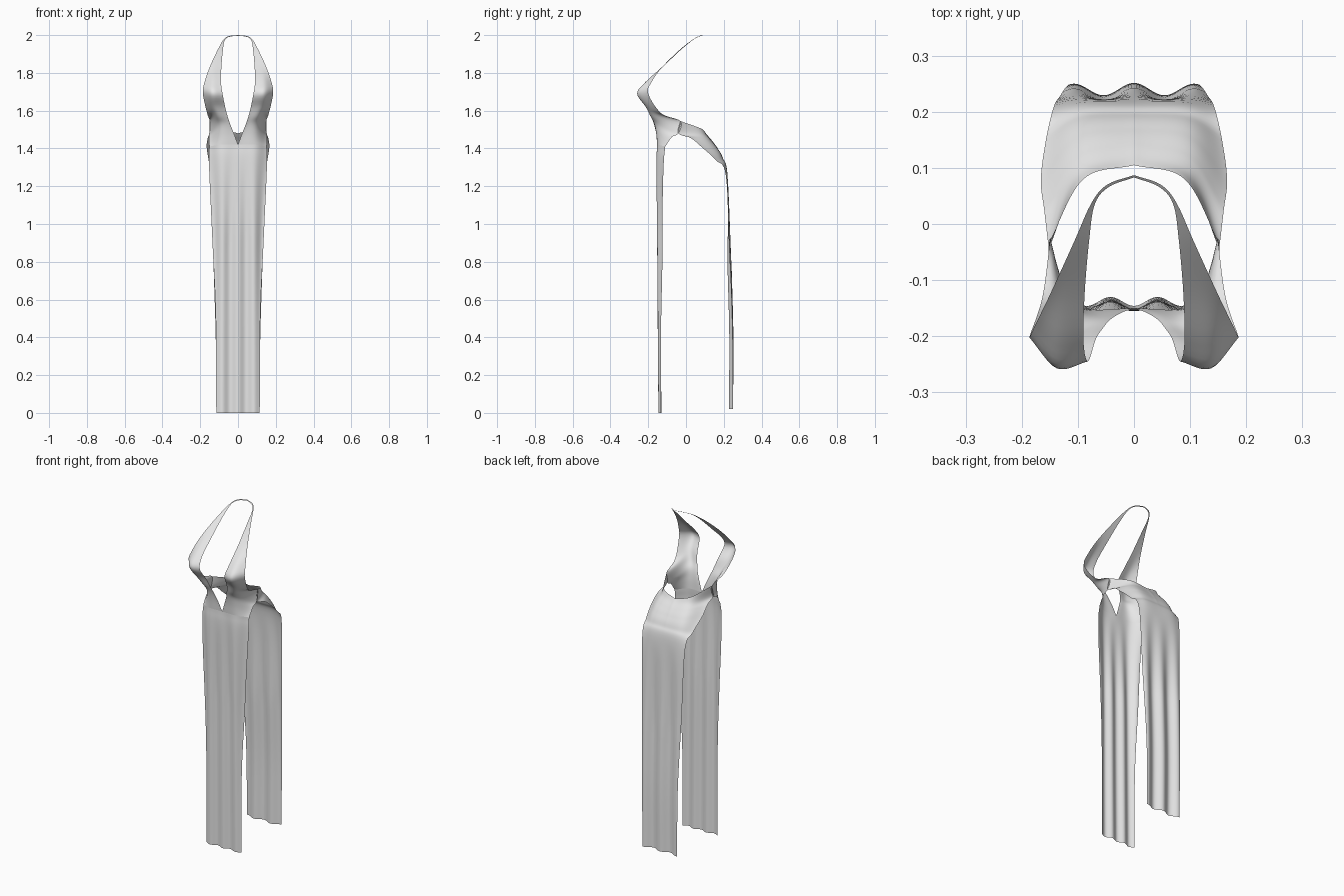
import bpy
import bmesh
import math
from mathutils import Vector

default_cube = bpy.data.objects.get("Cube")
if default_cube:
    bpy.data.objects.remove(default_cube, do_unlink=True)

# One pale cloth colour for the whole garment
cloth = bpy.data.materials.new("pale grey cloth")
cloth.use_nodes = True
cloth_colour = (0.8, 0.8, 0.8, 1)
cloth.diffuse_color = cloth_colour
shader = cloth.node_tree.nodes["Principled BSDF"]
shader.inputs["Base Color"].default_value = cloth_colour
shader.inputs["Roughness"].default_value = 0.8


def smooth_path(points, steps):
    """Catmull-Rom curve through the points, with even steps per span."""
    points = [Vector(p) for p in points]
    before = points[0] * 2 - points[1]
    after = points[-1] * 2 - points[-2]
    padded = [before] + points + [after]
    path = []
    for a, b, c, d in zip(padded, padded[1:], padded[2:], padded[3:]):
        for step in range(steps):
            t = step / steps
            path.append(b + (c - a) * (t / 2)
                        + (a * 2 - b * 5 + c * 4 - d) * (t * t / 2)
                        + (b * 3 - a - c * 3 + d) * (t ** 3 / 2))
    path.append(points[-1])
    return path


def cloth_sheet(name, columns, across, along, fold=None):
    """Loft a sheet over guide columns, mirrored across the centre line."""
    guides = [smooth_path(column, along) for column in columns]
    rows = [smooth_path(row, across) for row in zip(*guides)]
    mesh = bpy.data.meshes.new(name)
    bm = bmesh.new()
    grid = []
    for row in rows:
        if fold:
            for point in row:
                point.y += fold(point)
        grid.append([bm.verts.new(point) for point in row])
    for upper, lower in zip(grid, grid[1:]):
        for i in range(len(upper) - 1):
            bm.faces.new((upper[i], lower[i], lower[i + 1], upper[i + 1]))
    bmesh.ops.recalc_face_normals(bm, faces=bm.faces)
    bm.to_mesh(mesh)
    bm.free()
    mesh.materials.append(cloth)
    sheet = bpy.data.objects.new(name, mesh)
    bpy.context.collection.objects.link(sheet)
    mirror = sheet.modifiers.new("mirror", "MIRROR")
    mirror.merge_threshold = 0.0005
    bpy.ops.object.select_all(action="DESELECT")
    sheet.select_set(True)
    bpy.context.view_layer.objects.active = sheet
    bpy.ops.object.shade_smooth_by_angle(angle=math.radians(60))
    return sheet


def hang(point, top):
    """How far a point hangs below the top of its panel, from none to full."""
    return min(1, max(0, (top - point.z) / 0.5))


def front_fold(point):
    return -0.008 * hang(point, 1.42) * math.cos(point.x * 75)


def back_fold(point):
    return 0.011 * hang(point, 1.25) * math.cos(point.x * 58)


# Long front panel: centre, middle and side guides, top to hem
front_centre = [(0, -0.15, 1.42), (0, -0.153, 1.3), (0, -0.145, 0.9),
                (0, -0.142, 0.5), (0, -0.138, 0)]
front_middle = [(0.09, -0.15, 1.42), (0.09, -0.153, 1.3), (0.08, -0.145, 0.9),
                (0.07, -0.142, 0.5), (0.065, -0.138, 0)]
front_side = [(0.152, -0.11, 1.41), (0.153, -0.118, 1.3), (0.135, -0.13, 0.9),
              (0.118, -0.138, 0.5), (0.115, -0.138, 0)]
cloth_sheet("front_panel", [front_centre, front_middle, front_side],
            14, 12, front_fold)

# Halter: waist seam, bust, shoulder strap and thin neck cord
halter_inner = [(0, -0.15, 1.42), (0.022, -0.158, 1.48), (0.042, -0.17, 1.53),
                (0.055, -0.185, 1.57), (0.068, -0.205, 1.62),
                (0.082, -0.245, 1.69), (0.09, -0.21, 1.75),
                (0.088, -0.125, 1.83), (0.08, -0.03, 1.92),
                (0.07, 0.035, 1.973), (0.045, 0.066, 1.991),
                (0, 0.083, 1.996)]
halter_middle = [(0.09, -0.15, 1.42), (0.095, -0.15, 1.48),
                 (0.1, -0.155, 1.53), (0.115, -0.175, 1.57),
                 (0.128, -0.21, 1.62), (0.138, -0.257, 1.69),
                 (0.137, -0.215, 1.75), (0.121, -0.128, 1.83),
                 (0.094, -0.031, 1.922), (0.073, 0.036, 1.975),
                 (0.046, 0.068, 1.993), (0, 0.085, 1.998)]
halter_outer = [(0.152, -0.11, 1.41), (0.153, -0.075, 1.46),
                (0.152, -0.04, 1.48), (0.15, -0.03, 1.545),
                (0.163, -0.13, 1.585), (0.186, -0.2, 1.69),
                (0.176, -0.18, 1.755), (0.148, -0.122, 1.835),
                (0.106, -0.03, 1.925), (0.076, 0.037, 1.977),
                (0.048, 0.07, 1.995), (0, 0.087, 2)]
cloth_sheet("halter_top", [halter_inner, halter_middle, halter_outer], 8, 5)

# Waist band sweeping round the sides into the long back panel
back_centre = [(0, 0.105, 1.48), (0, 0.12, 1.462), (0, 0.143, 1.435),
               (0, 0.168, 1.4), (0, 0.195, 1.35), (0, 0.22, 1.25),
               (0, 0.23, 0.8), (0, 0.24, 0.4), (0, 0.238, 0.02)]
back_middle = [(0.09, 0.08, 1.505), (0.098, 0.09, 1.475),
               (0.1, 0.12, 1.445), (0.1, 0.155, 1.405), (0.095, 0.19, 1.35),
               (0.085, 0.22, 1.25), (0.075, 0.23, 0.8), (0.07, 0.24, 0.4),
               (0.065, 0.238, 0.02)]
back_side = [(0.15, -0.03, 1.545), (0.152, -0.04, 1.48), (0.16, 0.025, 1.455),
             (0.166, 0.08, 1.41), (0.156, 0.155, 1.34), (0.142, 0.212, 1.25),
             (0.13, 0.228, 0.8), (0.118, 0.238, 0.4), (0.115, 0.238, 0.02)]
cloth_sheet("back_panel", [back_centre, back_middle, back_side],
            14, 8, back_fold)
